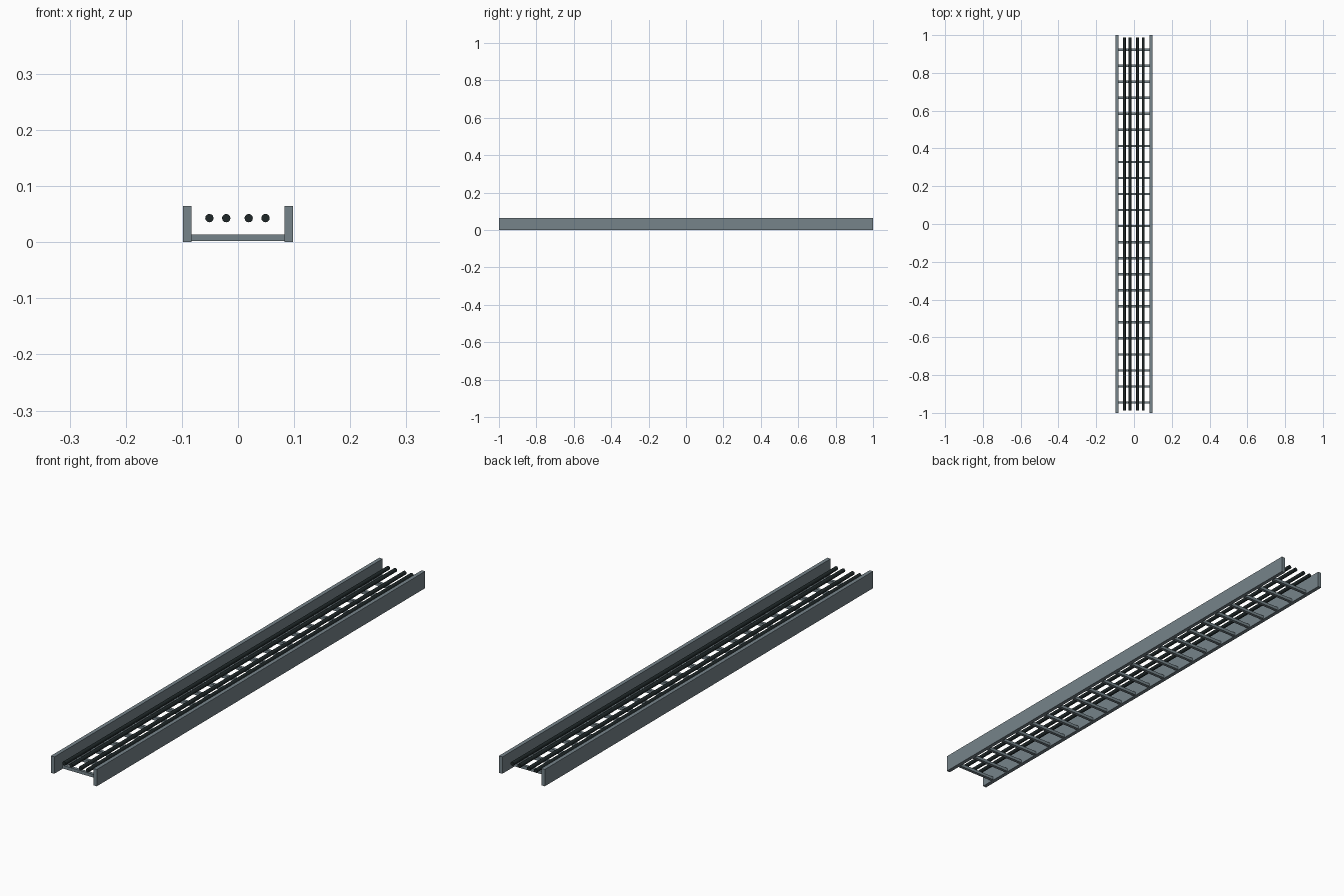
import bpy, math

if "Cube" in bpy.data.objects:
    bpy.data.objects.remove(bpy.data.objects["Cube"])


def material(name, rgb):
    m = bpy.data.materials.new(name)
    m.diffuse_color = (*rgb, 1)
    m.use_nodes = True
    m.node_tree.nodes["Principled BSDF"].inputs["Base Color"].default_value = m.diffuse_color
    return m


steel = material("grey_steel", (0.18, 0.23, 0.255))
rubber = material("black_cable", (0.013, 0.02, 0.021))


def box(name, x0, x1, y0, y1, z0, z1, mat):
    bpy.ops.mesh.primitive_cube_add(
        size=1, location=((x0 + x1) / 2, (y0 + y1) / 2, (z0 + z1) / 2))
    ob = bpy.context.object
    ob.name = name
    ob.scale = (x1 - x0, y1 - y0, z1 - z0)
    bpy.ops.object.transform_apply(location=False, rotation=False, scale=True)
    ob.data.materials.append(mat)
    return ob


# Side rails
box("left_rail", -0.098, -0.083, -1, 1, 0, 0.065, steel)
box("right_rail", 0.083, 0.098, -1, 1, 0, 0.065, steel)

# Rungs, evenly spaced between the rails
for i in range(23):
    y = -0.945 + i * 0.0849
    box(f"rung_{i + 1}", -0.083, 0.083, y - 0.006, y + 0.006, 0.002, 0.014, steel)

# Cables running along the tray
for i, x in enumerate((-0.051, -0.021, 0.019, 0.049)):
    bpy.ops.mesh.primitive_cylinder_add(
        vertices=12, radius=0.0075, depth=1.975, location=(x, 0.001, 0.043),
        rotation=(math.pi / 2, 0, 0))
    ob = bpy.context.object
    ob.name = f"cable_{i + 1}"
    ob.data.materials.append(rubber)
    bpy.ops.object.shade_smooth_by_angle(angle=math.radians(40))
